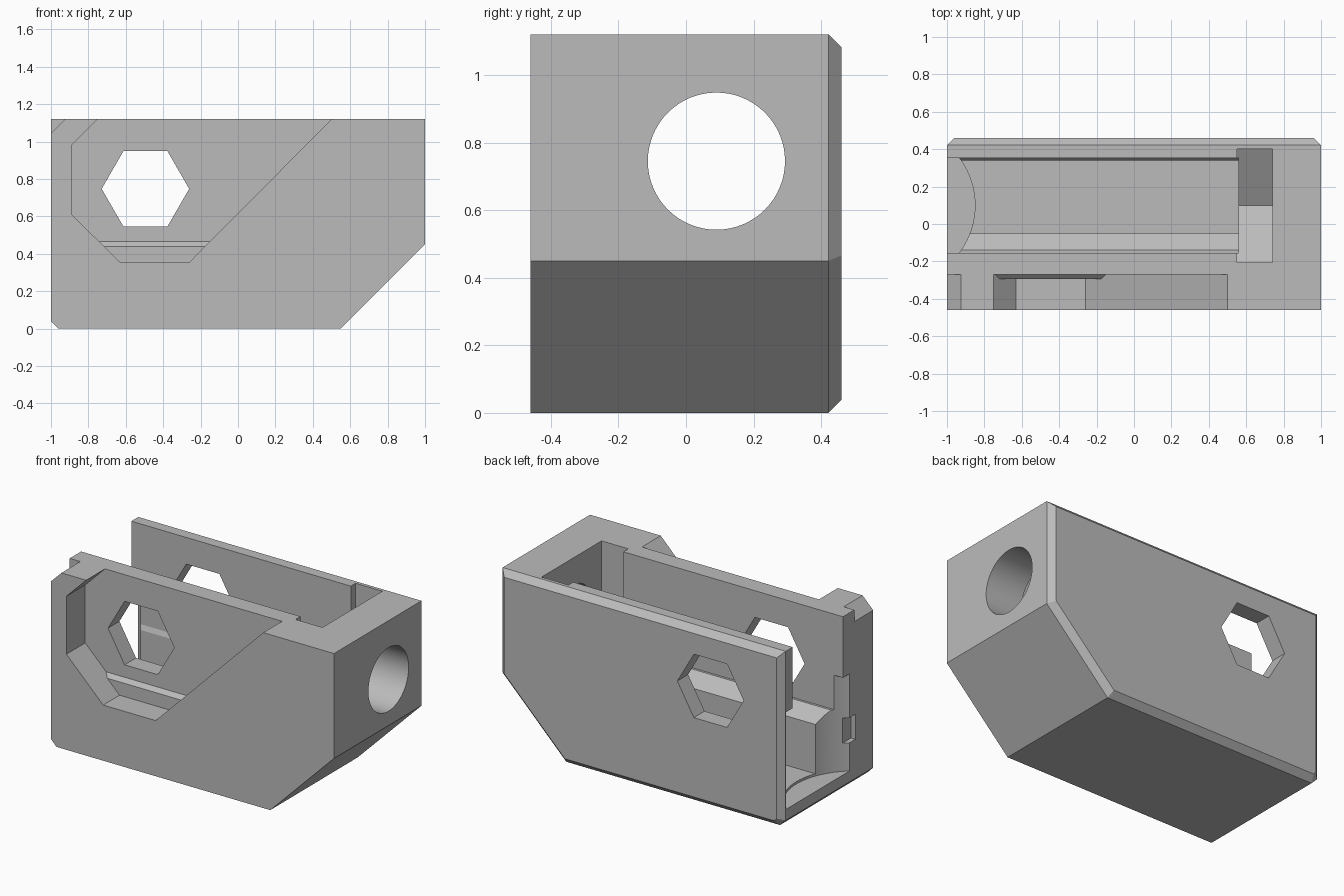
import bpy, bmesh
from math import cos, sin, pi, radians
from mathutils import Vector

cube = bpy.data.objects.get("Cube")
if cube:
    bpy.data.objects.remove(cube, do_unlink=True)

grey = bpy.data.materials.new("plain_grey")
grey.use_nodes = True
grey.diffuse_color = (0.5, 0.5, 0.5, 1)
grey.node_tree.nodes["Principled BSDF"].inputs["Base Color"].default_value = (0.5, 0.5, 0.5, 1)


def place(axis, u, v, w):
    """Put profile point (u, v) at depth w along the given axis."""
    return {"x": (w, u, v), "y": (u, w, v), "z": (u, v, w)}[axis]


def prism(name, axis, pts, start, end, rim=0):
    """Extrude a profile along an axis; rim chamfers the far cap."""
    bm = bmesh.new()
    cap = bm.faces.new([bm.verts.new(place(axis, u, v, start)) for u, v in pts])
    moved = bmesh.ops.extrude_face_region(bm, geom=[cap], use_keep_orig=True)["geom"]
    verts = [g for g in moved if isinstance(g, bmesh.types.BMVert)]
    bmesh.ops.translate(bm, verts=verts, vec=Vector(place(axis, 0, 0, end - start)))
    if rim:
        far = [f for f in moved if isinstance(f, bmesh.types.BMFace)][0]
        bmesh.ops.bevel(bm, geom=list(far.edges), offset=rim, segments=1,
                        affect="EDGES", profile=0.5)
    bmesh.ops.recalc_face_normals(bm, faces=bm.faces)
    mesh = bpy.data.meshes.new(name)
    bm.to_mesh(mesh)
    bm.free()
    obj = bpy.data.objects.new(name, mesh)
    bpy.context.collection.objects.link(obj)
    mesh.materials.append(grey)
    return obj


def ring(u, v, r, n, turn=0):
    return [(u + r * cos(turn + 2 * pi * i / n), v + r * sin(turn + 2 * pi * i / n))
            for i in range(n)]


def box(u0, u1, v0, v1):
    return [(u0, v0), (u1, v0), (u1, v1), (u0, v1)]


def combine(tool, operation="DIFFERENCE"):
    bpy.context.view_layer.objects.active = body
    mod = body.modifiers.new(tool.name, "BOOLEAN")
    mod.operation, mod.object, mod.solver = operation, tool, "EXACT"
    bpy.ops.object.modifier_apply(modifier=mod.name)
    bpy.data.objects.remove(tool, do_unlink=True)


# Housing block with sloped nose and chamfered back rim
outline = [(-1, 0.04), (-0.96, 0), (0.55, 0), (1, 0.45), (1, 1.12), (-1, 1.12)]
body = prism("housing", "y", outline, -0.46, 0.46, rim=0.038)

# Main channel, open at the top and the end, with a sloped shelf inside
channel = [(-0.155, 1.3), (-0.155, 0.51), (-0.14, 0.51), (-0.05, 0.44),
           (-0.05, 0.125), (0.34, 0.125), (0.34, 0.45), (0.352, 0.48), (0.352, 1.3)]
combine(prism("channel_cut", "x", channel, -1.2, 0.56))

# Nut pocket with a pointed floor, and the round bore beyond it
pocket = [(-0.205, 1.3), (-0.205, 0.57), (0.098, 0.393), (0.4, 0.57), (0.4, 1.3)]
combine(prism("pocket_cut", "x", pocket, 0.55, 0.74))
combine(prism("bore_cut", "x", ring(0.09, 0.745, 0.203, 64), 0.6, 1.2))

# Rounded relief and small side groove at the open end
combine(prism("relief_cut", "z", ring(-1.27, 0.1, 0.42, 96), 0.11, 0.73))
combine(prism("groove_cut", "x", box(-0.28, -0.1, 0.29, 0.45), -1.1, -0.97))

# Angled recess in the front face, and the clipped top corner
recess = [(-0.63, 0.355), (-0.26, 0.355), (0.6, 1.22), (-0.65, 1.22),
          (-0.89, 0.98), (-0.89, 0.61)]
combine(prism("recess_cut", "y", recess, -0.6, -0.27))
combine(prism("corner_cut", "y", [(-1.1, 0.945), (-0.875, 1.17), (-1.1, 1.17)], -0.6, -0.27))

# Raised ledge along the bottom of the recess
ledge = [(-0.25, 0.3), (-0.295, 0.3), (-0.295, 0.44), (-0.27, 0.465), (-0.25, 0.465)]
combine(prism("ledge", "x", ledge, -0.85, -0.05), "UNION")

# Hexagonal window through both walls
combine(prism("window_cut", "y", ring(-0.495, 0.747, 0.234, 6), -0.7, 0.7))

# Crisp edges, smooth round walls
bpy.ops.object.select_all(action="DESELECT")
body.select_set(True)
bpy.context.view_layer.objects.active = body
bpy.ops.object.shade_smooth_by_angle(angle=radians(20))
